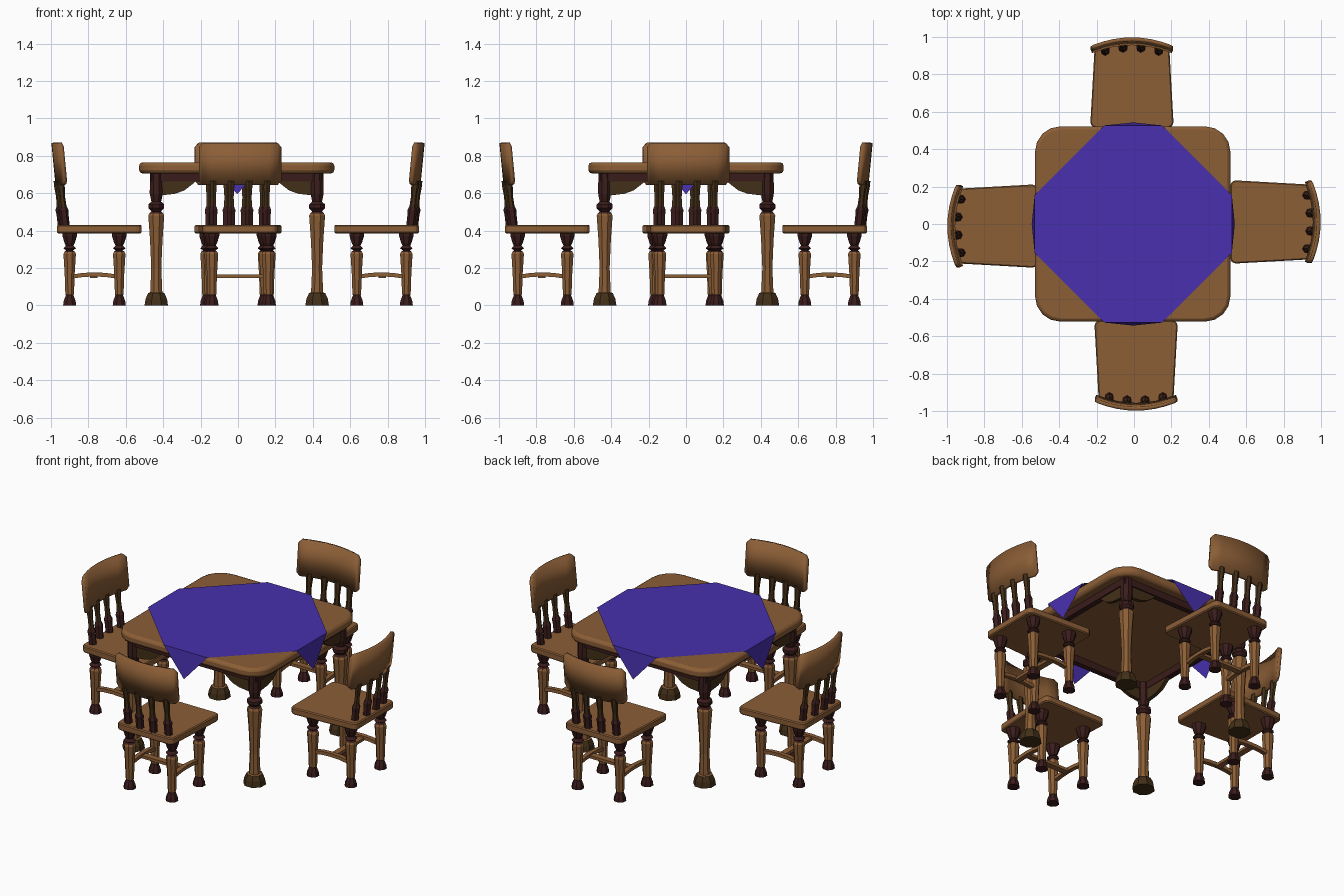
import bpy, bmesh, math
from mathutils import Matrix

if "Cube" in bpy.data.objects:
    bpy.data.objects.remove(bpy.data.objects["Cube"])

def material(name, rgb):
    m = bpy.data.materials.new(name)
    m.diffuse_color = (*rgb, 1)
    m.use_nodes = True
    m.node_tree.nodes["Principled BSDF"].inputs["Base Color"].default_value = m.diffuse_color
    return m

WOOD = material("warm wood", (0.26, 0.112, 0.037))
DARK = material("dark brown wood", (0.055, 0.028, 0.009))
RED = material("dark reddish wood", (0.042, 0.012, 0.011))
CLOTH = material("violet blue cloth", (0.065, 0.03, 0.42))

def finish(name, bm, mats, normals=True):
    if normals:
        bmesh.ops.recalc_face_normals(bm, faces=bm.faces)
    me = bpy.data.meshes.new(name)
    bm.to_mesh(me)
    bm.free()
    for m in mats:
        me.materials.append(m)
    ob = bpy.data.objects.new(name, me)
    bpy.context.collection.objects.link(ob)
    return ob

def prism(name, pts, a, b, place, mat):
    """Extrude a 2D outline from a to b; place maps (u, v, w) to xyz."""
    bm = bmesh.new()
    lo = [bm.verts.new(place(u, v, a)) for u, v in pts]
    hi = [bm.verts.new(place(u, v, b)) for u, v in pts]
    bm.faces.new(lo)
    bm.faces.new(hi)
    n = len(pts)
    for i in range(n):
        j = (i + 1) % n
        bm.faces.new((lo[i], lo[j], hi[j], hi[i]))
    return finish(name, bm, [mat])

def turned(name, profile, x, y, mats, sides=8, lean=0.0):
    """Turned post; profile rows are (radius, z, material of the band above)."""
    bm = bmesh.new()
    z0 = profile[0][1]
    rings = []
    for r, z, _ in profile:
        rings.append([bm.verts.new((x + r * math.cos((i + .5) * math.tau / sides),
                                    y + lean * (z - z0) + r * math.sin((i + .5) * math.tau / sides), z))
                      for i in range(sides)])
    for (r, z, m), a, b in zip(profile, rings, rings[1:]):
        for i in range(sides):
            j = (i + 1) % sides
            bm.faces.new((a[i], a[j], b[j], b[i])).material_index = m
    bm.faces.new(rings[0]).material_index = profile[0][2]
    bm.faces.new(rings[-1]).material_index = profile[-1][2]
    return finish(name, bm, mats)

def rounded(hx0, hx1, y0, y1, r, seg):
    """Rounded outline, half width hx0 at y0 and hx1 at y1."""
    pts = []
    for cx, cy, a0 in ((hx1 - r, y1 - r, 0), (-hx1 + r, y1 - r, 90),
                       (-hx0 + r, y0 + r, 180), (hx0 - r, y0 + r, 270)):
        for i in range(seg + 1):
            a = math.radians(a0 + 90 * i / seg)
            pts.append((cx + r * math.cos(a), cy + r * math.sin(a)))
    return pts

def bevel(ob, width, seg):
    m = ob.modifiers.new("edge rounding", 'BEVEL')
    m.width, m.segments, m.limit_method = width, seg, 'ANGLE'
    m.angle_limit = math.radians(60)

def smooth(ob):
    bpy.ops.object.select_all(action='DESELECT')
    ob.select_set(True)
    bpy.context.view_layer.objects.active = ob
    bpy.ops.object.shade_smooth_by_angle(angle=math.radians(35))

CX, CY = -0.007, 0.0
flat = lambda u, v, w: (u, v, w)

# Table top
top = prism("table_top", rounded(.522, .522, -.522, .522, .135, 4), .706, .765,
            lambda u, v, w: (u + CX, v + CY, w), WOOD)
bevel(top, .018, 2)
smooth(top)

# Table legs
leg_profile = [(.068, 0, 0), (.062, .035, 0), (.047, .066, 1), (.035, .07, 1), (.029, .2, 1),
               (.036, .35, 1), (.046, .48, 1), (.04, .492, 2), (.028, .503, 2), (.046, .52, 2),
               (.046, .54, 2), (.028, .555, 2), (.033, .575, 2), (.038, .60, 2), (.036, .71, 2)]
for sx in (-1, 1):
    for sy in (-1, 1):
        turned("table_leg", leg_profile, CX + sx * .43, CY + sy * .435, [DARK, WOOD, RED])

# Apron rails with curved corner brackets
bracket = [(.41, .672), (.21, .672), (.235, .65), (.28, .615), (.33, .597), (.41, .588)]
for k in range(4):
    turn = Matrix.Translation((CX, CY, 0)) @ Matrix.Rotation(k * math.pi / 2, 4, 'Z')
    parts = [prism("apron_rail", [(-.455, .662), (.455, .662), (.455, .708), (-.455, .708)],
                   -.46, -.425, lambda u, v, w: (u, w, v), RED)]
    for s in (-1, 1):
        parts.append(prism("apron_bracket", [(s * u, v) for u, v in bracket], -.452, -.428,
                           lambda u, v, w: (u, w, v), DARK))
    for p in parts:
        p.matrix_world = turn

# Tablecloth: octagon on top, four corners hanging over the edges
bm = bmesh.new()
octo = []
for k in range(4):
    rot = Matrix.Rotation(k * math.pi / 2, 4, 'Z')
    a, b, tip = (bm.verts.new(rot @ Matrix.Translation(p).translation)
                 for p in ((-.155, -.527, .769), (.155, -.527, .769), (0, -.543, .595)))
    octo += [a, b]
    bm.faces.new((a, tip, b))
bm.faces.new(octo)
cloth = finish("tablecloth", bm, [CLOTH])
cloth.location = (CX + .003, CY, 0)

# One chair, built on the front side with its back towards -y
chair = []
seat = prism("chair_seat", rounded(.2, .222, -.968, -.515, .03, 3), .386, .43, flat, WOOD)
bevel(seat, .006, 1)
chair.append(seat)

chair_leg = [(.038, 0, 0), (.034, .025, 0), (.022, .055, 1), (.025, .06, 1), (.029, .17, 1),
             (.036, .275, 1), (.03, .287, 0), (.02, .295, 0), (.037, .305, 0), (.022, .32, 0),
             (.03, .335, 0), (.042, .372, 0), (.042, .388, 0)]
for s in (-1, 1):
    for name, x, y in (("chair_inner_leg", .157, -.635), ("chair_outer_leg", .15, -.9)):
        chair.append(turned(name, chair_leg, s * x, y, [RED, WOOD]))
    # Arched side stretcher
    ys = [-.89 + .245 * i / 4 for i in range(5)]
    rise = [0, .009, .012, .009, 0]
    arch = [(y, .143 + d) for y, d in zip(ys, rise)] + \
           [(y, .165 + d) for y, d in reversed(list(zip(ys, rise)))]
    chair.append(prism("chair_side_stretcher", arch, s * .153 - .014, s * .153 + .014,
                       lambda u, v, w: (w, u, v), WOOD))
chair.append(prism("chair_cross_stretcher", [(-.15, .148), (.15, .148), (.15, .166), (-.15, .166)],
                   -.79, -.75, lambda u, v, w: (u, w, v), WOOD))

# Back spindles
spindle = [(.024, .428, 0), (.024, .485, 0), (.027, .51, 0), (.018, .53, 1),
           (.016, .58, 1), (.02, .63, 1), (.02, .665, 1)]
for x in (-.143, -.048, .048, .143):
    chair.append(turned("chair_spindle", spindle, x, -.942 + .9 * x * x, [RED, DARK], 6, -.11))

# Curved, leaning back board with clipped corners
bm = bmesh.new()
rows = []
for u in (-1, -.91, -.7, -.47, -.23, 0, .23, .47, .7, .91, 1):
    clip = .022 if abs(u) == 1 else 0
    rows.append([bm.verts.new((.217 * u, -.966 + .045 * u * u - .022 * (z - .645) / .225, z))
                 for z in (.645 + clip, .87 - clip)])
for a, b in zip(rows, rows[1:]):
    bm.faces.new((a[0], b[0], b[1], a[1]))
board = finish("chair_back_board", bm, [WOOD])
sol = board.modifiers.new("thickness", 'SOLIDIFY')
sol.thickness, sol.offset = .02, 0
smooth(board)
chair.append(board)

# Copy the chair to all four sides
for k in range(4):
    spin = Matrix.Rotation(k * math.pi / 2, 4, 'Z') @ Matrix.Translation((.011, 0, 0))
    for part in chair:
        ob = part if k == 0 else part.copy()
        if k:
            bpy.context.collection.objects.link(ob)
        ob.matrix_world = spin
